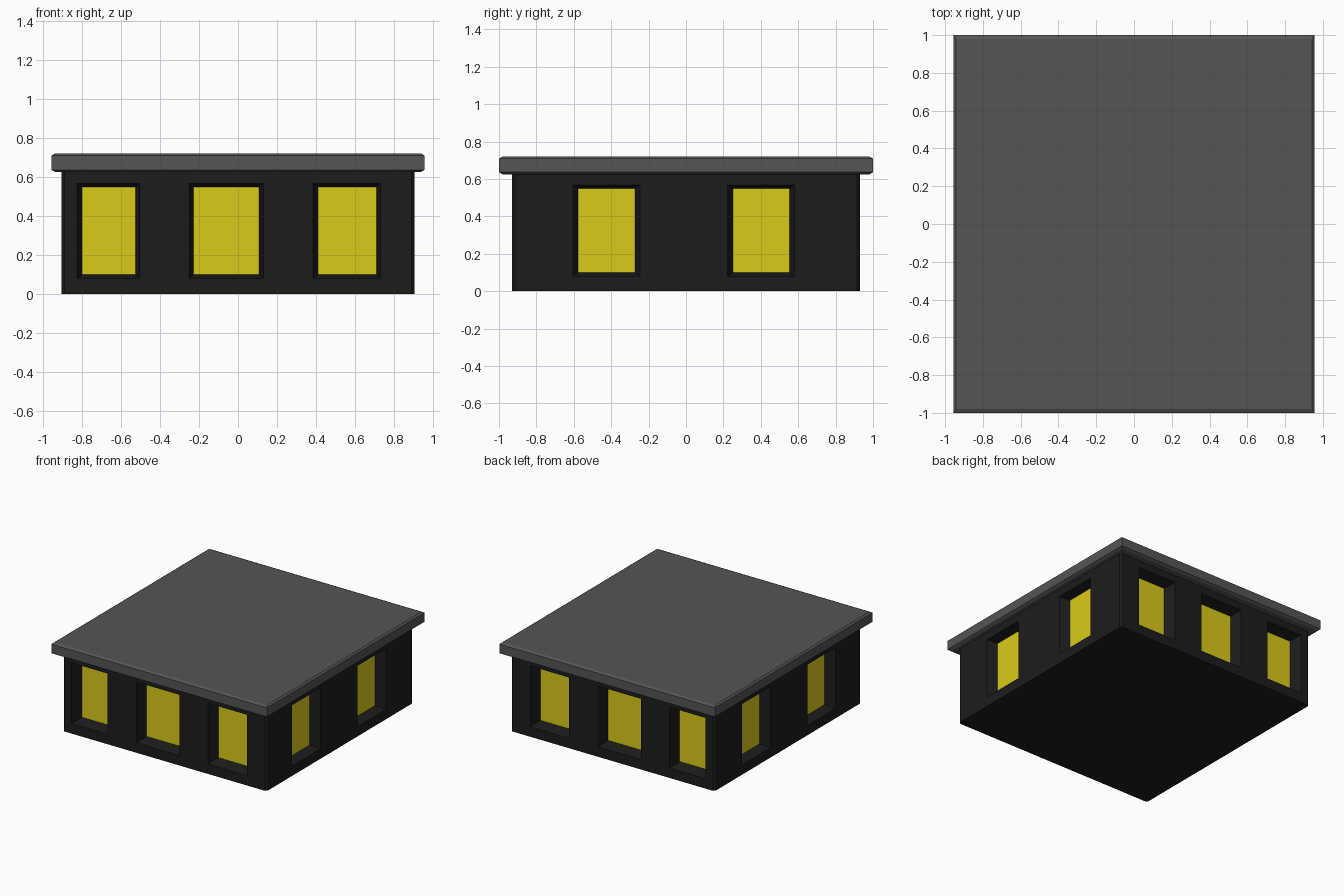
import bpy, bmesh

if "Cube" in bpy.data.objects:
    bpy.data.objects.remove(bpy.data.objects["Cube"])

WX, WY, WALL_TOP = 0.905, 0.93, 0.64      # wall half sizes and height
Z_GLASS, Z_OPEN = (0.10, 0.55), (0.08, 0.567)
# (glass u0, u1, opening u0, u1) along each wall
LONG = [(-0.80, -0.525, -0.825, -0.505), (-0.228, 0.108, -0.25, 0.13), (0.41, 0.71, 0.385, 0.73)]
SHORT = [(-0.577, -0.272, -0.605, -0.245), (0.25, 0.553, 0.222, 0.58)]


def material(name, rgb):
    m = bpy.data.materials.new(name)
    m.diffuse_color = (*rgb, 1)
    m.use_nodes = True
    m.node_tree.nodes["Principled BSDF"].inputs["Base Color"].default_value = m.diffuse_color
    return m


def loft(bm, rings):
    """Skin a stack of four-point rings into a closed solid."""
    loops = [[bm.verts.new(p) for p in r] for r in rings]
    for a, b in zip(loops, loops[1:]):
        for i in range(4):
            j = (i + 1) % 4
            bm.faces.new((a[i], a[j], b[j], b[i]))
    bm.faces.new(loops[0][::-1])
    bm.faces.new(loops[-1])


def finish(bm, name, mat=None):
    bmesh.ops.recalc_face_normals(bm, faces=bm.faces)
    me = bpy.data.meshes.new(name)
    bm.to_mesh(me)
    bm.free()
    ob = bpy.data.objects.new(name, me)
    bpy.context.collection.objects.link(ob)
    if mat:
        me.materials.append(mat)
    return ob


def flat_ring(x, y, z):
    return [(-x, -y, z), (x, -y, z), (x, y, z), (-x, y, z)]


def wall_ring(place, u, z, depth):
    return [place(*p, depth) for p in ((u[0], z[0]), (u[1], z[0]), (u[1], z[1]), (u[0], z[1]))]


# each wall: name, windows, recess depth, mapping (along, height, depth) -> xyz
SIDES = [
    ("front", LONG, 0.10, lambda u, z, d: (u, d - WY, z)),
    ("back", LONG, 0.10, lambda u, z, d: (u, WY - d, z)),
    ("right", SHORT, 0.08, lambda u, z, d: (WX - d, u, z)),
    ("left", SHORT, 0.08, lambda u, z, d: (d - WX, u, z)),
]

dark = material("dark_wall", (0.012, 0.012, 0.012))
slate = material("roof_grey", (0.09, 0.09, 0.09))
yellow = material("lit_glass", (0.70, 0.60, 0.01))

# Walls with slightly bevelled corners
bm = bmesh.new()
loft(bm, [flat_ring(WX, WY, 0), flat_ring(WX, WY, WALL_TOP)])
corners = [e for e in bm.edges if abs(e.verts[0].co.z - e.verts[1].co.z) > 0.1]
bmesh.ops.bevel(bm, geom=corners, offset=0.015, segments=1, affect='EDGES')
walls = finish(bm, "walls", dark)

# Window recesses (tapered cutters) and glass panes
cut = bmesh.new()
for side, windows, depth, place in SIDES:
    panes = bmesh.new()
    for g0, g1, o0, o1 in windows:
        loft(cut, [wall_ring(place, (o0, o1), Z_OPEN, -0.03),
                   wall_ring(place, (o0, o1), Z_OPEN, 0),
                   wall_ring(place, (g0, g1), Z_GLASS, depth)])
        loft(panes, [wall_ring(place, (g0, g1), Z_GLASS, depth - 0.002),
                     wall_ring(place, (g0, g1), Z_GLASS, depth + 0.01)])
    finish(panes, side + "_window_glass", yellow)
cutter = finish(cut, "window_cutter", dark)
cutter.hide_render = True

mod = walls.modifiers.new("recesses", 'BOOLEAN')
mod.operation, mod.solver, mod.object = 'DIFFERENCE', 'EXACT', cutter
bpy.context.view_layer.objects.active = walls
walls.select_set(True)
bpy.ops.object.modifier_apply(modifier=mod.name)
bpy.data.objects.remove(cutter)

# Overhanging roof slab with chamfered rims
bm = bmesh.new()
loft(bm, [flat_ring(0.935, 0.98, 0.625), flat_ring(0.956, 1.0, 0.637),
          flat_ring(0.956, 1.0, 0.71), flat_ring(0.942, 0.98, 0.72)])
finish(bm, "roof", slate)
